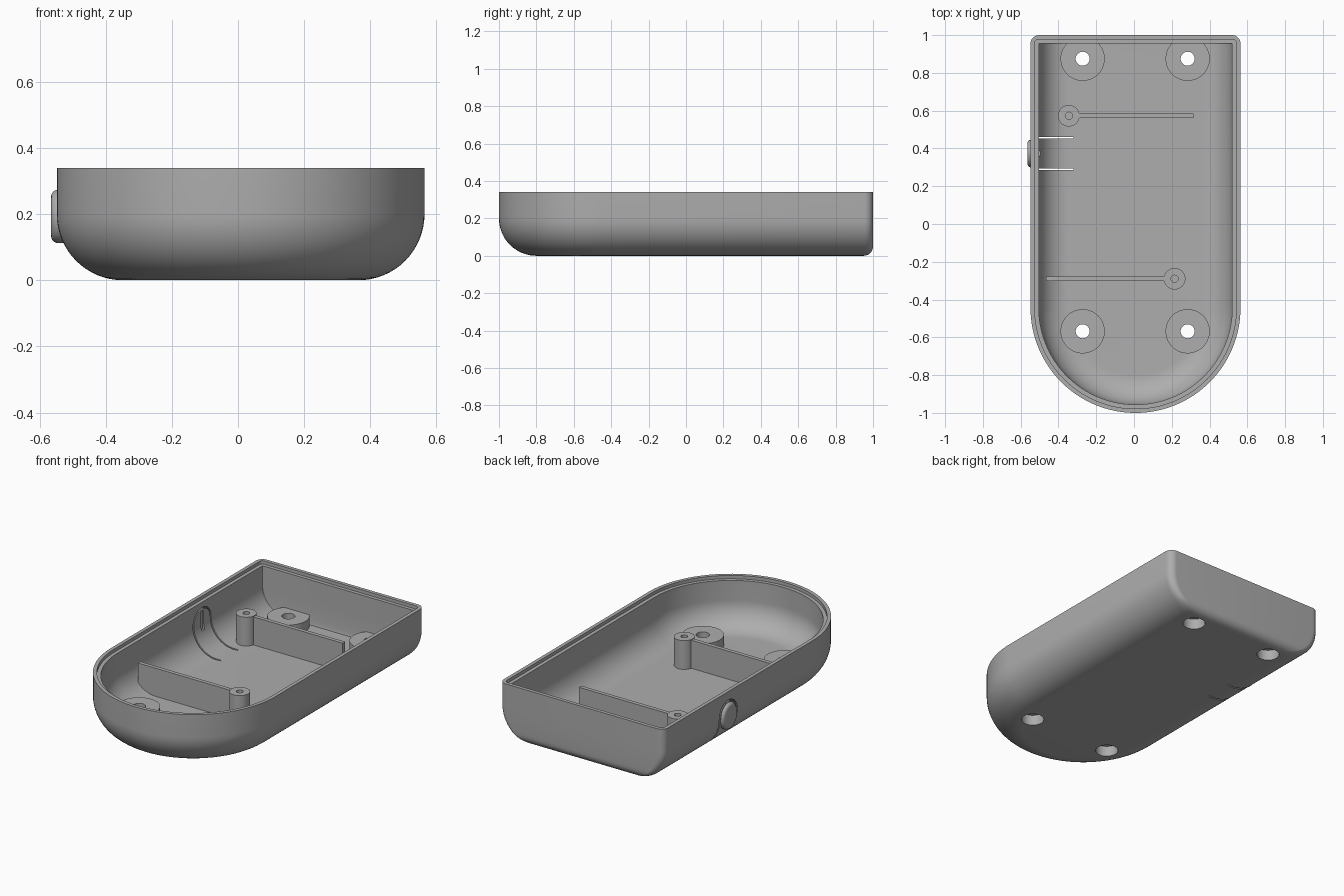
import bpy, bmesh, math
from math import sin, cos, pi, sqrt

if "Cube" in bpy.data.objects:
    bpy.data.objects.remove(bpy.data.objects["Cube"])

CX, HALF, HEIGHT = 0.008, 0.556, 0.34     # shell centre, half width, rim height
FRONT_Y, WALL = -0.444, 0.044             # centre of the round end, wall thickness
EDGE, BACK_EDGE = 0.2, 0.05               # lower edge radii
FLEX_Y, FLEX_Z = 0.373, 0.2               # push button position

grey = bpy.data.materials.new("grey plastic")
grey.use_nodes = True
colour = (0.42, 0.42, 0.42, 1)
grey.diffuse_color = colour
grey.node_tree.nodes["Principled BSDF"].inputs["Base Color"].default_value = colour


def finish(name, bm):
    bmesh.ops.recalc_face_normals(bm, faces=bm.faces)
    mesh = bpy.data.meshes.new(name)
    bm.to_mesh(mesh)
    bm.free()
    mesh.materials.append(grey)
    obj = bpy.data.objects.new(name, mesh)
    bpy.context.collection.objects.link(obj)
    return obj


def loft(name, rings):
    """Skin closed rings of equal length and cap both ends."""
    bm = bmesh.new()
    rows = [[bm.verts.new(p) for p in ring] for ring in rings]
    for a, b in zip(rows, rows[1:]):
        for i in range(len(a)):
            j = (i + 1) % len(a)
            bm.faces.new((a[i], a[j], b[j], b[i]))
    bm.faces.new(rows[0])
    bm.faces.new(rows[-1])
    return finish(name, bm)


def cylinder(name, x, y, r, z0, z1, n=48):
    ring = [(x + r * cos(2 * pi * i / n), y + r * sin(2 * pi * i / n)) for i in range(n)]
    return loft(name, [[(px, py, z) for px, py in ring] for z in (z0, z1)])


def box(name, x0, x1, y0, y1, z0, z1):
    ring = [(x0, y0), (x1, y0), (x1, y1), (x0, y1)]
    return loft(name, [[(px, py, z) for px, py in ring] for z in (z0, z1)])


def outline(z, side, back, corner):
    """Round-ended plan shape, inset from the outside of the shell."""
    w, top = HALF - side, 1 - back
    pts = [(w * cos(a), FRONT_Y + w * sin(a)) for a in (-pi * i / 64 for i in range(65))]
    for sx, start in ((-1, pi), (1, pi / 2)):
        for i in range(9):
            a = start - pi / 2 * i / 8
            pts.append((sx * (w - corner) + corner * cos(a), top - corner + corner * sin(a)))
    return [(x + CX, y, z) for x, y in pts]


def smooth(obj):
    bpy.ops.object.select_all(action='DESELECT')
    obj.select_set(True)
    bpy.context.view_layer.objects.active = obj
    bpy.ops.object.shade_smooth_by_angle(angle=math.radians(30))


def cut(obj, cutters):
    """Subtract every cutter, then bake the result."""
    bpy.context.view_layer.objects.active = obj
    for c in cutters:
        mod = obj.modifiers.new("cut", 'BOOLEAN')
        mod.operation, mod.solver, mod.object = 'DIFFERENCE', 'EXACT', c
        bpy.ops.object.modifier_apply(modifier=mod.name)


# Open shell: outside going up, stepped rim, inside going down
STEPS = 16
angles = [pi / 2 * i / STEPS for i in range(STEPS + 1)]
rings = []
for a in angles:
    z = EDGE * (1 - cos(a))
    d = max(BACK_EDGE - z, 0)
    rings.append(outline(z, EDGE * (1 - sin(a)), BACK_EDGE - sqrt(BACK_EDGE ** 2 - d * d), 0.045))
lip = WALL / 2
rings += [outline(HEIGHT, 0, 0, 0.045), outline(HEIGHT, lip, lip, 0.02),
          outline(HEIGHT - 0.02, lip, lip, 0.02), outline(HEIGHT - 0.02, WALL, WALL, 0.004)]
inner = EDGE - WALL
for a in reversed(angles):
    rings.append(outline(WALL + inner * (1 - cos(a)), WALL + inner * (1 - sin(a)), WALL, 0.004))
shell = loft("shell", rings)

# Screw bosses with stepped holes through the floor
parts, holes = [shell], []
for row, y in (("back", 0.875), ("front", -0.568)):
    for side, x in (("right", -0.272), ("left", 0.284)):
        boss = cylinder(f"{row}_{side}_boss", x, y, 0.117, 0.03, 0.105, 64)
        drill = cylinder("screw_hole", x, y, 0.037, -0.1, 0.5)
        sink = cylinder("screw_head_recess", x, y, 0.064, -0.1, 0.065)
        cut(boss, [drill, sink])
        parts.append(boss)
        holes += [drill, sink]

# Board supports: a drilled post with a thin rib running from it
for name, x, end, y in (("back", -0.345, 0.315, 0.573), ("front", 0.215, -0.466, -0.29)):
    post = cylinder(f"{name}_post", x, y, 0.057, 0.035, 0.22)
    drill = cylinder("post_hole", x, y, 0.019, 0.12, 0.5, 24)
    cut(post, [drill])
    holes.append(drill)
    start = x + math.copysign(0.05, end - x)
    rib = box(f"{name}_rib", min(start, end), max(start, end), y - 0.012, y + 0.012, 0.042, 0.216)
    parts += [post, rib]


# Arched slit that frees a springy tongue in the right wall and floor
def arch(r):
    pts = [(FLEX_Y + r * cos(pi * i / 24), FLEX_Z + r * sin(pi * i / 24)) for i in range(25)]
    return [(FLEX_Y + r, -0.05)] + pts + [(FLEX_Y - r, -0.05)]


profile = arch(0.088) + arch(0.079)[::-1]
slit = loft("tongue_slit", [[(x, y, z) for y, z in profile] for x in (-0.7, -0.32)])
groove = box("tongue_groove", -0.52, -0.48, FLEX_Y - 0.014, FLEX_Y + 0.014, 0.15, 0.265)
cut(shell, holes[:8] + [slit, groove])

# Push button: oval disc with a rounded face
button_rings = [(-0.51, 0)] + [(-0.543 - 0.022 * sin(a), 0.022 * (1 - cos(a))) for a in angles[::2]]
parts.append(loft("push_button", [
    [(x, FLEX_Y + (0.074 - d) * cos(t), 0.193 + (0.081 - d) * sin(t))
     for t in (2 * pi * i / 48 for i in range(48))] for x, d in button_rings]))

for c in holes + [slit, groove]:
    bpy.data.objects.remove(c)
for p in parts:
    smooth(p)
